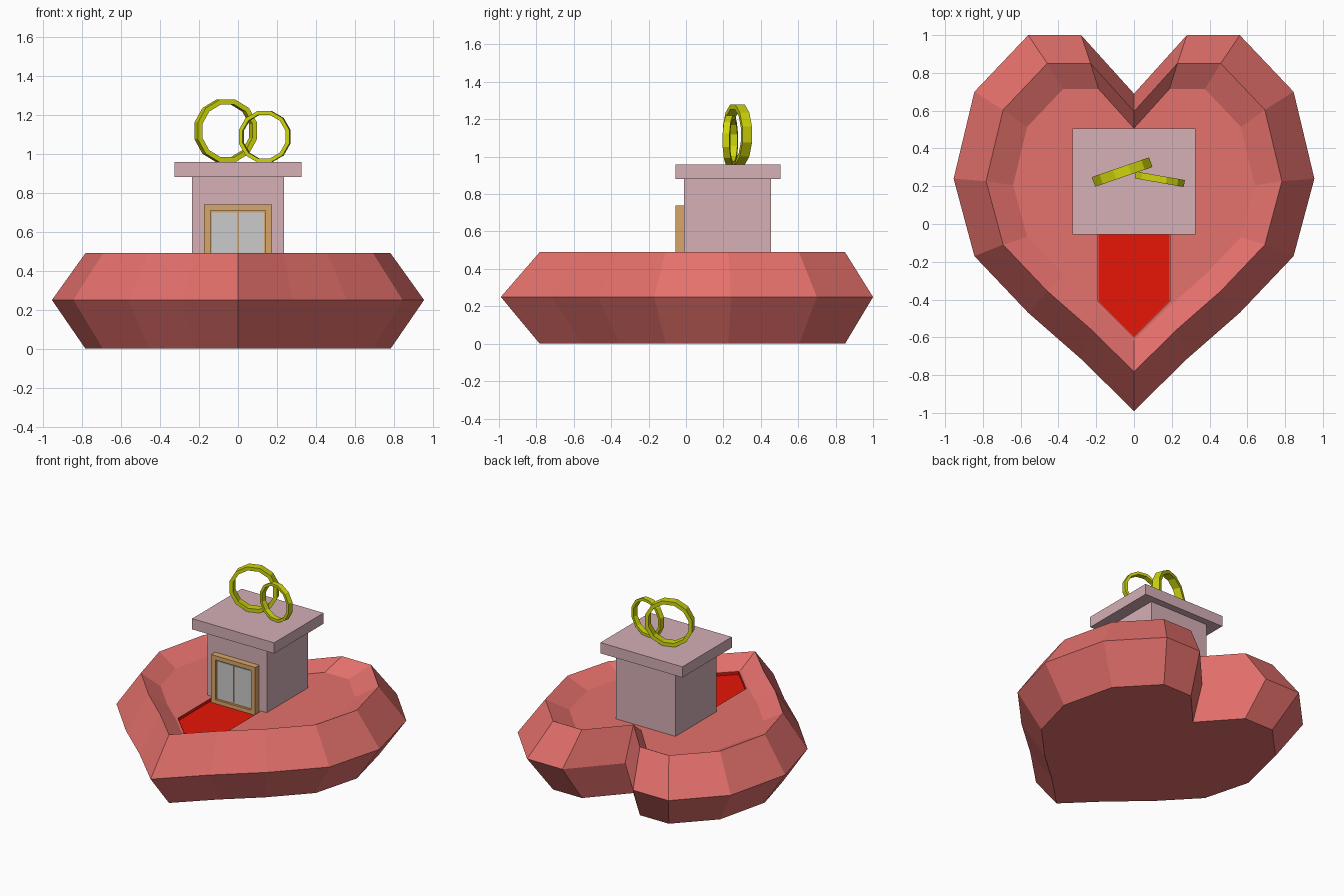
import bpy, bmesh, math
from mathutils import Matrix

if "Cube" in bpy.data.objects:
    bpy.data.objects.remove(bpy.data.objects["Cube"])


def material(name, r, g, b):
    m = bpy.data.materials.new(name)
    m.diffuse_color = tuple((c / 255) ** 2.2 for c in (r, g, b)) + (1,)
    m.use_nodes = True
    m.node_tree.nodes["Principled BSDF"].inputs["Base Color"].default_value = m.diffuse_color
    return m


CORAL = material("coral", 228, 112, 108)
PINK = material("dusty_pink", 212, 174, 180)
RED = material("red", 230, 28, 16)
WOOD = material("wood", 215, 165, 105)
GOLD = material("gold", 205, 212, 20)


def finish(bm, name, mat):
    me = bpy.data.meshes.new(name)
    bm.to_mesh(me)
    bm.free()
    ob = bpy.data.objects.new(name, me)
    bpy.context.collection.objects.link(ob)
    if mat:
        me.materials.append(mat)
    return ob


def box(name, lo, hi, mat):
    bm = bmesh.new()
    size = [b - a for a, b in zip(lo, hi)]
    mid = [(a + b) / 2 for a, b in zip(lo, hi)]
    bmesh.ops.create_cube(bm, size=1, matrix=Matrix.Translation(mid) @ Matrix.Diagonal((*size, 1)))
    return finish(bm, name, mat)


def loft(name, rings, mat, cap_top=True, flip=False):
    """Stack closed outlines, joining neighbours with quads and capping the ends."""
    bm = bmesh.new()
    vs = [[bm.verts.new(p) for p in ring] for ring in rings]
    n = len(vs[0])
    for a, b in zip(vs, vs[1:]):
        for i in range(n):
            j = (i + 1) % n
            bm.faces.new((a[i], a[j], b[j], b[i]))
    bm.faces.new(vs[0][::-1])
    if cap_top:
        bm.faces.new(vs[-1])
    if flip:
        bmesh.ops.reverse_faces(bm, faces=bm.faces[:])
    return finish(bm, name, mat)


# Heart outline: right half from tip to notch, mirrored for the left
half = [(0, -0.99), (0.28, -0.715), (0.56, -0.47), (0.845, -0.17), (0.955, 0.24),
        (0.845, 0.70), (0.56, 1.0), (0.28, 1.0), (0, 0.69)]
outline = half + [(-x, y) for x, y in half[-2:0:-1]]


def heart(s, dy, z):
    return [(x * s, y * s + dy, z) for x, y in outline]


# Faceted heart base with a shallow dished top
FLOOR = 0.415
base = loft("heart_base", [heart(0.82, 0.03, 0), heart(1, 0, 0.25),
                           heart(0.82, 0.03, 0.49), heart(0.67, 0.045, FLOOR)], CORAL)


# Carpet sunk slightly into the floor
def carpet_ring(z, s=1.0):
    pts = [(0, -0.6), (0.19, -0.41), (0.19, 0.02), (-0.19, 0.02), (-0.19, -0.41)]
    return [(x * s, y * s, z) for x, y in pts]


cutter = loft("carpet_cutter", [carpet_ring(0.39), carpet_ring(0.47)], None)
cutter.hide_render = True
cutter.display_type = 'WIRE'
cut = base.modifiers.new("carpet_recess", 'BOOLEAN')
cut.operation = 'DIFFERENCE'
cut.solver = 'EXACT'
cut.object = cutter
loft("carpet", [carpet_ring(0.395, 0.995), carpet_ring(FLOOR, 0.995)], RED, cap_top=False, flip=True)

# Chapel walls and flat roof
box("walls", (-0.235, -0.01, 0.392), (0.235, 0.455, 0.88), PINK)
box("roof", (-0.325, -0.055, 0.88), (0.325, 0.505, 0.957), PINK)

# Double door: surround, leaf backing, mullion and glass panes
for side in (-1, 1):
    xs = sorted((side * 0.14, side * 0.175))
    box("door_jamb", (xs[0], -0.055, 0.397), (xs[1], -0.01, 0.74), WOOD)
    xs = sorted((side * 0.005, side * 0.133))
    box("door_pane", (xs[0], -0.044, 0.435), (xs[1], -0.03, 0.70), None)
box("door_lintel", (-0.14, -0.055, 0.71), (0.14, -0.01, 0.74), WOOD)
box("door_sill", (-0.14, -0.055, 0.397), (0.14, -0.01, 0.425), WOOD)
box("door_leaves", (-0.14, -0.04, 0.425), (0.14, -0.01, 0.71), WOOD)


# Pair of linked rings standing on the roof
def ring(name, centre, outer, thick, width, turn, n=12):
    bm = bmesh.new()
    section = [(outer, -width / 2), (outer, width / 2),
               (outer - thick, width / 2), (outer - thick, -width / 2)]
    loops = []
    for i in range(n):
        a = 2 * math.pi * (i + 0.5) / n
        loops.append([bm.verts.new((r * math.cos(a), y, r * math.sin(a))) for r, y in section])
    for i in range(n):
        p, q = loops[i], loops[(i + 1) % n]
        for k in range(4):
            m = (k + 1) % 4
            bm.faces.new((p[k], p[m], q[m], q[k]))
    bmesh.ops.recalc_face_normals(bm, faces=bm.faces[:])
    ob = finish(bm, name, GOLD)
    ob.location = centre
    ob.rotation_euler.z = math.radians(turn)


ring("large_ring", (-0.063, 0.275, 1.118), 0.166, 0.026, 0.054, 19)
ring("small_ring", (0.137, 0.237, 1.088), 0.136, 0.02, 0.037, -10)
